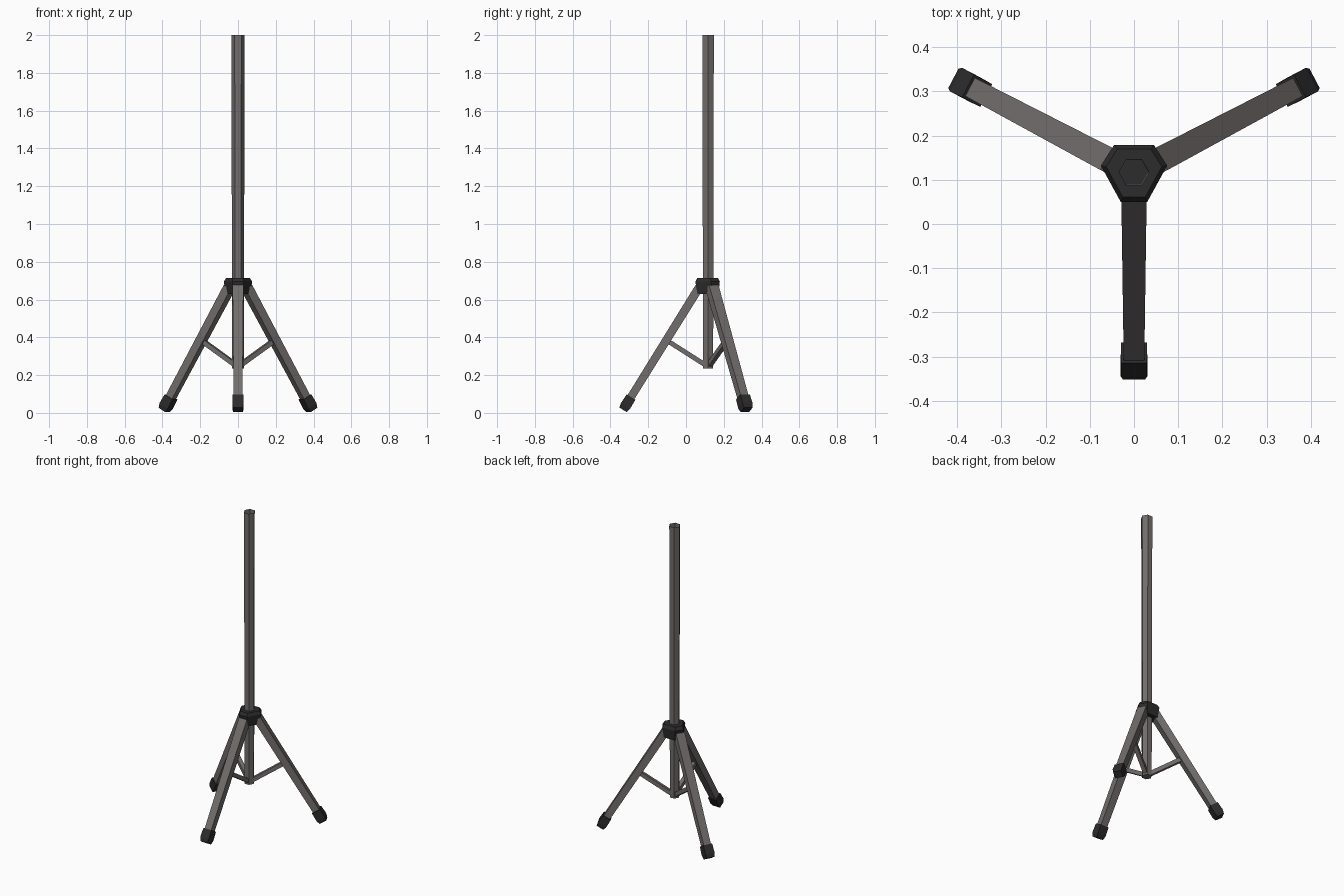
import bpy
import bmesh
import math
from mathutils import Vector

cube = bpy.data.objects.get("Cube")
if cube:
    bpy.data.objects.remove(cube)


def material(name, color):
    mat = bpy.data.materials.new(name)
    mat.use_nodes = True
    mat.diffuse_color = color
    mat.node_tree.nodes["Principled BSDF"].inputs["Base Color"].default_value = color
    return mat


METAL = material("warm grey metal", (0.17, 0.155, 0.15, 1))
RUBBER = material("black plastic", (0.025, 0.025, 0.025, 1))
AXIS = Vector((0, 0.117, 0))


def loft(name, rings, mat, cap_start=True, cap_end=True):
    """Skin a list of equal-length point rings into a flat-shaded object."""
    bm = bmesh.new()
    loops = [[bm.verts.new(p) for p in ring] for ring in rings]
    for low, high in zip(loops, loops[1:]):
        for i in range(len(low)):
            j = (i + 1) % len(low)
            bm.faces.new((low[i], low[j], high[j], high[i]))
    if cap_start:
        bm.faces.new(loops[0][::-1])
    if cap_end:
        bm.faces.new(loops[-1])
    bmesh.ops.recalc_face_normals(bm, faces=bm.faces[:])
    mesh = bpy.data.meshes.new(name)
    bm.to_mesh(mesh)
    bm.free()
    mesh.materials.append(mat)
    obj = bpy.data.objects.new(name, mesh)
    bpy.context.collection.objects.link(obj)
    return obj


def bar(name, a, b, sections, mat):
    """Rectangular bar from a to b; sections are (fraction, width, depth)."""
    a, b = Vector(a), Vector(b)
    along = (b - a).normalized()
    side = along.cross(Vector((0, 0, 1))).normalized()
    up = side.cross(along)
    rings = []
    for t, w, d in sections:
        c = a.lerp(b, t)
        rings.append([c + side * w / 2 * sx + up * d / 2 * sy
                      for sx, sy in ((-1, -1), (1, -1), (1, 1), (-1, 1))])
    return loft(name, rings, mat)


def hexagon(radius, z):
    return [AXIS + Vector((radius * math.cos(math.radians(60 * i)),
                           radius * math.sin(math.radians(60 * i)), z))
            for i in range(6)]


# Hollow pole, open at the top and slightly wider there
loft("pole", [hexagon(0.031, 0.235), hexagon(0.035, 2.0)], METAL, cap_end=False)

# Hub: a triangle with cut corners facing the three legs
outline = [(0.03, -0.067), (0.075, 0.015), (0.045, 0.062),
           (-0.045, 0.062), (-0.075, 0.015), (-0.03, -0.067)]
levels = ((0.63, 0.88), (0.695, 1.0), (0.715, 0.84))
loft("hub", [[AXIS + Vector((x * s, y * s, z)) for x, y in outline]
             for z, s in levels], RUBBER)

# Three legs, each with a foot and a brace to the pole
legs = {
    "front": ((0, 0.07, 0.665), (0, -0.312, 0.05)),
    "left": ((0.045, 0.138, 0.665), (0.373, 0.311, 0.05)),
    "right": ((-0.045, 0.138, 0.665), (-0.373, 0.311, 0.05)),
}
for label, (top, foot) in legs.items():
    top, foot = Vector(top), Vector(foot)
    along = (foot - top).normalized()
    bar(label + "_leg", top, foot, ((0, 0.057, 0.046), (1, 0.046, 0.042)), METAL)
    bar(label + "_foot", foot - along * 0.04, foot + along * 0.04,
        ((0, 0.058, 0.054), (0.7, 0.06, 0.057), (1, 0.05, 0.045)), RUBBER)
    joint = top.lerp(foot, 0.455)
    outward = Vector((joint.x, joint.y - AXIS.y, 0)).normalized()
    bar(label + "_brace", AXIS + outward * 0.012 + Vector((0, 0, 0.252)), joint,
        ((0, 0.025, 0.025), (1, 0.025, 0.025)), METAL)
